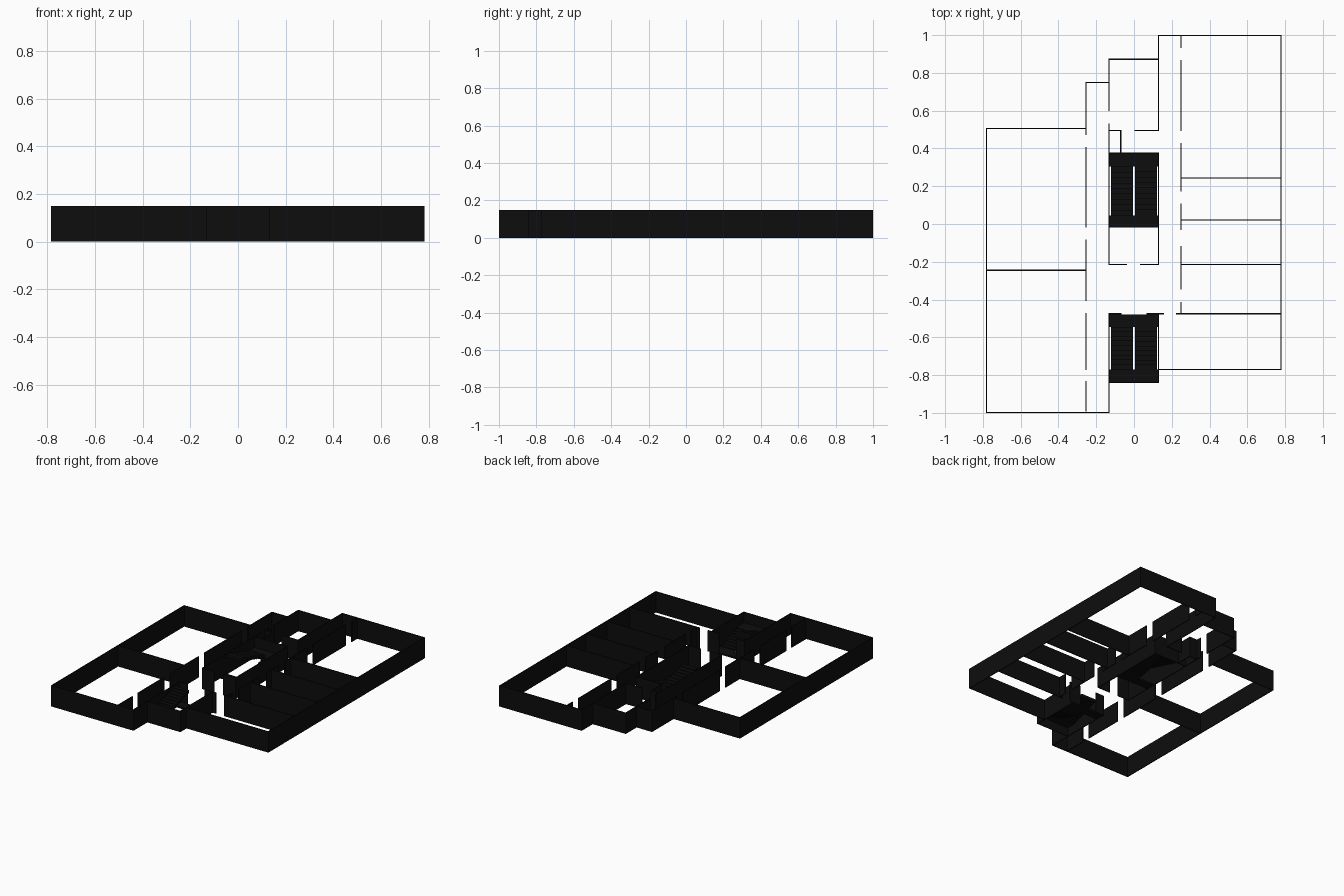
import bpy

cube = bpy.data.objects.get("Cube")
if cube:
    bpy.data.objects.remove(cube, do_unlink=True)

HEIGHT = 0.15
THICK = 0.006

black = bpy.data.materials.new("matte_black")
black.use_nodes = True
black.diffuse_color = (0.004, 0.004, 0.004, 1)
black.node_tree.nodes["Principled BSDF"].inputs["Base Color"].default_value = black.diffuse_color


def add_boxes(name, boxes):
    """One mesh object from boxes given as low and high corners."""
    verts, faces = [], []
    for lo, hi in boxes:
        n = len(verts)
        verts += [(x, y, z) for x in (lo[0], hi[0]) for y in (lo[1], hi[1]) for z in (lo[2], hi[2])]
        for f in ("0132", "4675", "0451", "2376", "0264", "1573"):
            faces.append([n + int(c) for c in f])
    mesh = bpy.data.meshes.new(name)
    mesh.from_pydata(verts, [], faces)
    mesh.materials.append(black)
    obj = bpy.data.objects.new(name, mesh)
    bpy.context.collection.objects.link(obj)
    return obj


def wall(name, axis, at, *spans):
    """Straight wall at a fixed x or y; the breaks between spans are doorways."""
    h = THICK / 2
    boxes = []
    for a, b in spans:
        a, b = a - h, b + h
        if axis == "x":
            boxes.append(((at - h, a, 0), (at + h, b, HEIGHT)))
        else:
            boxes.append(((a, at - h, 0), (b, at + h, HEIGHT)))
    add_boxes(name, boxes)


# Right wing (-x)
wall("right_outer_wall", "x", -0.781, (-0.997, 0.505))
wall("right_back_wall", "y", 0.505, (-0.781, -0.255))
wall("right_partition", "y", -0.245, (-0.781, -0.255))
wall("right_front_wall", "y", -0.997, (-0.781, -0.132))
wall("right_corridor_wall", "x", -0.255, (-0.99, -0.835), (-0.77, -0.475),
     (-0.405, -0.085), (-0.015, 0.405), (0.475, 0.75))

# Left wing (+x)
wall("left_outer_wall", "x", 0.779, (-0.77, 0.997))
wall("left_back_wall", "y", 0.997, (0.13, 0.779))
wall("left_front_wall", "y", -0.77, (0.13, 0.779))
wall("left_corridor_wall", "x", 0.248, (-0.475, -0.415), (-0.345, -0.12),
     (-0.03, 0.105), (0.175, 0.425), (0.495, 0.865), (0.935, 0.997))
for i, y in enumerate((0.243, 0.022, -0.214)):
    wall(f"left_partition_{i + 1}", "y", y, (0.248, 0.779))
wall("left_front_partition", "y", -0.475, (0.225, 0.779))

# Back rooms and duct
wall("corridor_end_wall", "y", 0.75, (-0.255, -0.132))
wall("back_room_end_wall", "y", 0.872, (-0.132, 0.13))
wall("back_room_side_wall", "x", 0.13, (0.495, 0.997))
wall("back_room_front_wall", "y", 0.495, (-0.132, -0.07), (0.005, 0.13))
wall("duct_wall", "x", -0.07, (0.375, 0.495))

# Stair shafts and lobby
wall("shaft_right_wall", "x", -0.132, (-0.997, -0.475), (-0.214, 0.53), (0.6, 0.872))
wall("shaft_left_wall", "x", 0.13, (-0.84, -0.475), (-0.214, 0.375))
wall("lobby_wall", "y", -0.214, (-0.132, -0.04), (0.035, 0.13))
wall("back_shaft_end_wall", "y", 0.375, (-0.132, 0.13))
wall("front_shaft_end_wall", "y", -0.84, (-0.132, 0.13))
wall("front_shaft_door_wall", "y", -0.475, (-0.132, -0.07), (0.07, 0.155))


def staircase(name, door_y, start_y, turn_y, end_y, up_side, steps=9):
    """Two flights with a floor landing and a half-height landing."""
    slab = 0.012
    mid = HEIGHT / 2
    rise = mid / steps
    run = (turn_y - start_y) / steps

    def landing(part, y0, y1, top):
        add_boxes(f"{name}_{part}", [((-0.13, min(y0, y1), top - slab), (0.13, max(y0, y1), top))])

    landing("floor_landing", door_y, start_y, slab)
    landing("half_landing", turn_y, end_y, mid)
    for part, side, upper in (("lower_flight", up_side, False), ("upper_flight", -up_side, True)):
        x0, x1 = sorted((side * 0.006, side * 0.122))
        boxes = []
        for i in range(steps):
            ya = start_y + i * run
            level = HEIGHT - i * rise if upper else (i + 1) * rise
            bottom = max(0, level - rise - slab)
            boxes.append(((x0, min(ya, ya + run), bottom), (x1, max(ya, ya + run), level)))
        add_boxes(f"{name}_{part}", boxes)


staircase("back_stair", -0.018, 0.045, 0.305, 0.375, 1)
staircase("front_stair", -0.478, -0.545, -0.77, -0.84, 1)
